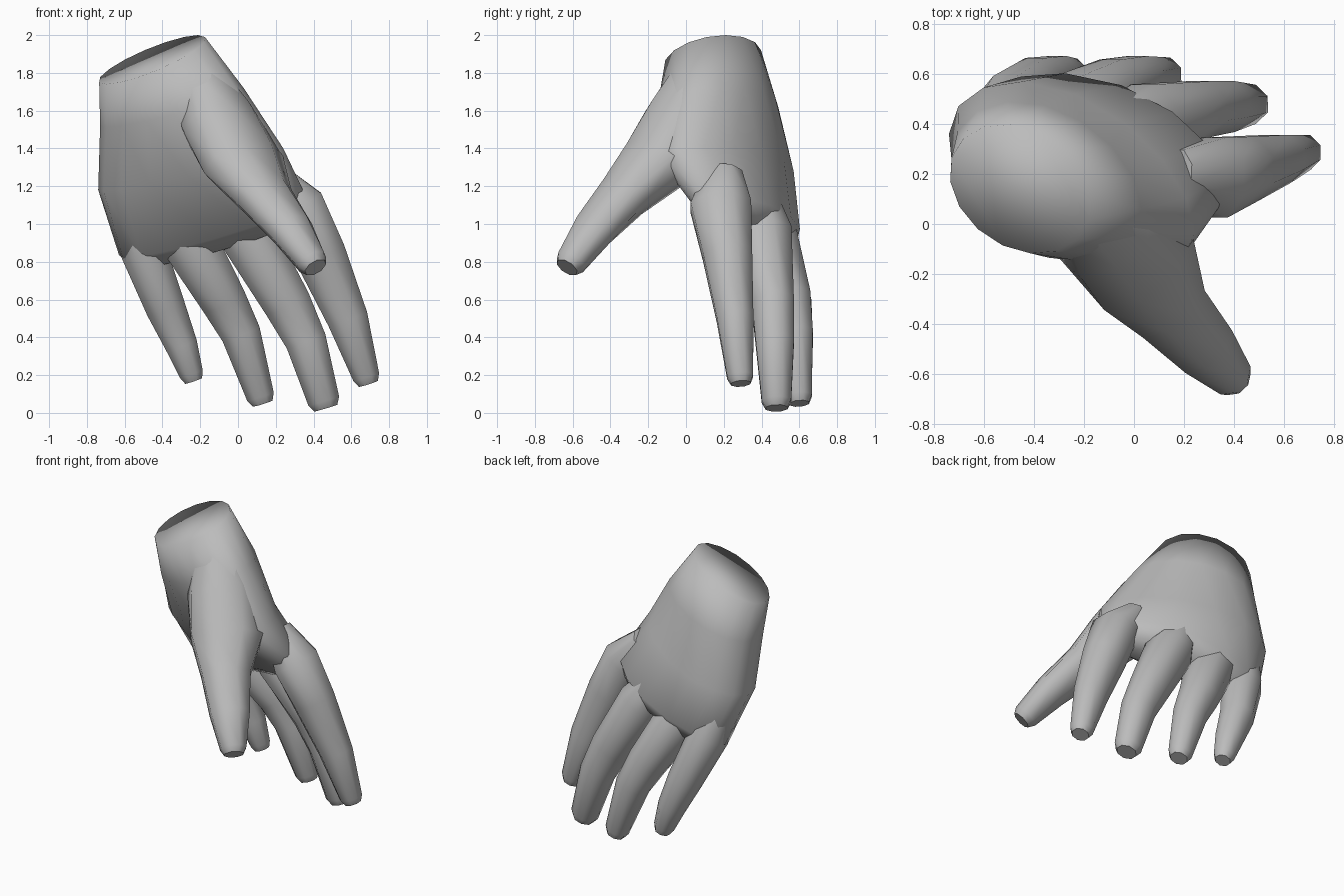
import bpy, bmesh, math
from mathutils import Vector

cube = bpy.data.objects.get("Cube")
if cube:
    bpy.data.objects.remove(cube, do_unlink=True)

skin = bpy.data.materials.new("plain grey")
skin.use_nodes = True
GREY = (0.5, 0.5, 0.5, 1)
skin.diffuse_color = GREY
skin.node_tree.nodes["Principled BSDF"].inputs["Base Color"].default_value = GREY


def loft(name, rings, sharp_angle):
    """Skin a list of point rings and close both ends."""
    bm = bmesh.new()
    loops = [[bm.verts.new(p) for p in ring] for ring in rings]
    n = len(loops[0])
    for a, b in zip(loops, loops[1:]):
        for i in range(n):
            j = (i + 1) % n
            bm.faces.new((a[i], a[j], b[j], b[i]))
    bm.faces.new(loops[0])
    bm.faces.new(loops[-1])
    bmesh.ops.recalc_face_normals(bm, faces=bm.faces[:])
    mesh = bpy.data.meshes.new(name)
    bm.to_mesh(mesh)
    bm.free()
    mesh.materials.append(skin)
    obj = bpy.data.objects.new(name, mesh)
    bpy.context.collection.objects.link(obj)
    bpy.ops.object.select_all(action="DESELECT")
    obj.select_set(True)
    bpy.context.view_layer.objects.active = obj
    bpy.ops.object.shade_smooth_by_angle(angle=math.radians(sharp_angle))


def section(centre, across, depth, arch, power, sides=16):
    """Oval whose middle bulges along the arch vector; low power is boxier."""
    c, u, v, w = map(Vector, (centre, across, depth, arch))
    points = []
    for i in range(sides):
        a = math.tau * i / sides
        cs, sn = math.cos(a), math.sin(a)
        p = math.copysign(abs(cs) ** power, cs)
        q = math.copysign(abs(sn) ** power, sn)
        points.append(c + u * p + v * q + w * (1 - p * p))
    return points


def digit(name, path, flat_axis, sides=8):
    """Tapered tube through (x, y, z, width, depth) stations, blunt tip."""
    pts = [Vector(s[:3]) for s in path]
    sizes = [Vector(s[3:]) for s in path]
    # bevelled tip: pull the last ring back and add a smaller end ring
    end_dir = (pts[-1] - pts[-2]).normalized()
    pts.insert(-1, pts[-1] - end_dir * 0.04)
    sizes.insert(-1, sizes[-1] * 1.15)
    sizes[-1] = sizes[-1] * 0.85
    rings = []
    for k, p in enumerate(pts):
        t = (pts[min(k + 1, len(pts) - 1)] - pts[max(k - 1, 0)]).normalized()
        side = t.cross(Vector(flat_axis)).normalized() * sizes[k].x
        up = side.cross(t).normalized() * sizes[k].y
        angles = [math.tau * (i + 0.5) / sides for i in range(sides)]
        rings.append([p + (side * math.cos(a) + up * math.sin(a)) * 1.05
                      for a in angles])
    loft(name, rings, 60)


# Palm from the slanted wrist cut to the arched knuckle row, then a web
# tucked in between the finger roots
loft("palm", [
    section((-0.455, 0.14, 1.87), (0.28, -0.03, 0.12), (-0.04, 0.257, 0.05), (0, 0, 0), 1),
    section((-0.35, 0.16, 1.62), (0.38, -0.1, 0.1), (-0.01, 0.305, 0.04), (0, 0.01, 0), 1),
    section((-0.25, 0.16, 1.29), (0.49, -0.2, 0.11), (0.01, 0.27, 0.04), (0, 0.09, 0), 0.9),
    section((-0.13, 0.29, 0.98), (0.5, -0.18, 0.145), (0.04, 0.165, 0.06), (0.04, 0.1, 0), 0.88),
    section((-0.09, 0.32, 0.9), (0.42, -0.15, 0.12), (0.03, 0.09, 0.04), (0.03, 0.09, 0), 0.9),
], 100)

# Four fingers, each rooted inside the palm
FRONT = (0, 1, 0)
digit("index_finger", [(0.17, 0.2, 1.27, 0.08, 0.1), (0.32, 0.185, 1.09, 0.145, 0.165),
                       (0.435, 0.22, 0.84, 0.14, 0.135), (0.58, 0.26, 0.5, 0.112, 0.1),
                       (0.69, 0.29, 0.155, 0.064, 0.062)], FRONT)
digit("middle_finger", [(-0.06, 0.37, 1.12, 0.1, 0.12), (0.05, 0.4, 0.94, 0.15, 0.165),
                        (0.26, 0.46, 0.58, 0.13, 0.115), (0.36, 0.47, 0.38, 0.112, 0.105),
                        (0.465, 0.48, 0.025, 0.076, 0.07)], FRONT)
digit("ring_finger", [(-0.35, 0.4, 1.07, 0.1, 0.12), (-0.26, 0.43, 0.91, 0.15, 0.165),
                      (-0.08, 0.54, 0.6, 0.125, 0.125), (0.015, 0.57, 0.42, 0.108, 0.105),
                      (0.13, 0.6, 0.05, 0.066, 0.062)], FRONT)
digit("little_finger", [(-0.56, 0.43, 1.05, 0.1, 0.1), (-0.505, 0.465, 0.87, 0.125, 0.135),
                        (-0.385, 0.56, 0.56, 0.108, 0.11), (-0.3, 0.585, 0.36, 0.088, 0.09),
                        (-0.235, 0.6, 0.17, 0.057, 0.057)], FRONT)

# Thumb with a broad flattened root forming the web to the index finger
digit("thumb", [(-0.22, 0.06, 1.78, 0.14, 0.13), (-0.11, -0.02, 1.55, 0.22, 0.18),
                (0.03, -0.165, 1.315, 0.235, 0.165), (0.14, -0.335, 1.145, 0.16, 0.125),
                (0.28, -0.49, 0.97, 0.13, 0.102), (0.41, -0.63, 0.77, 0.073, 0.07)],
      (0, 0, 1))
